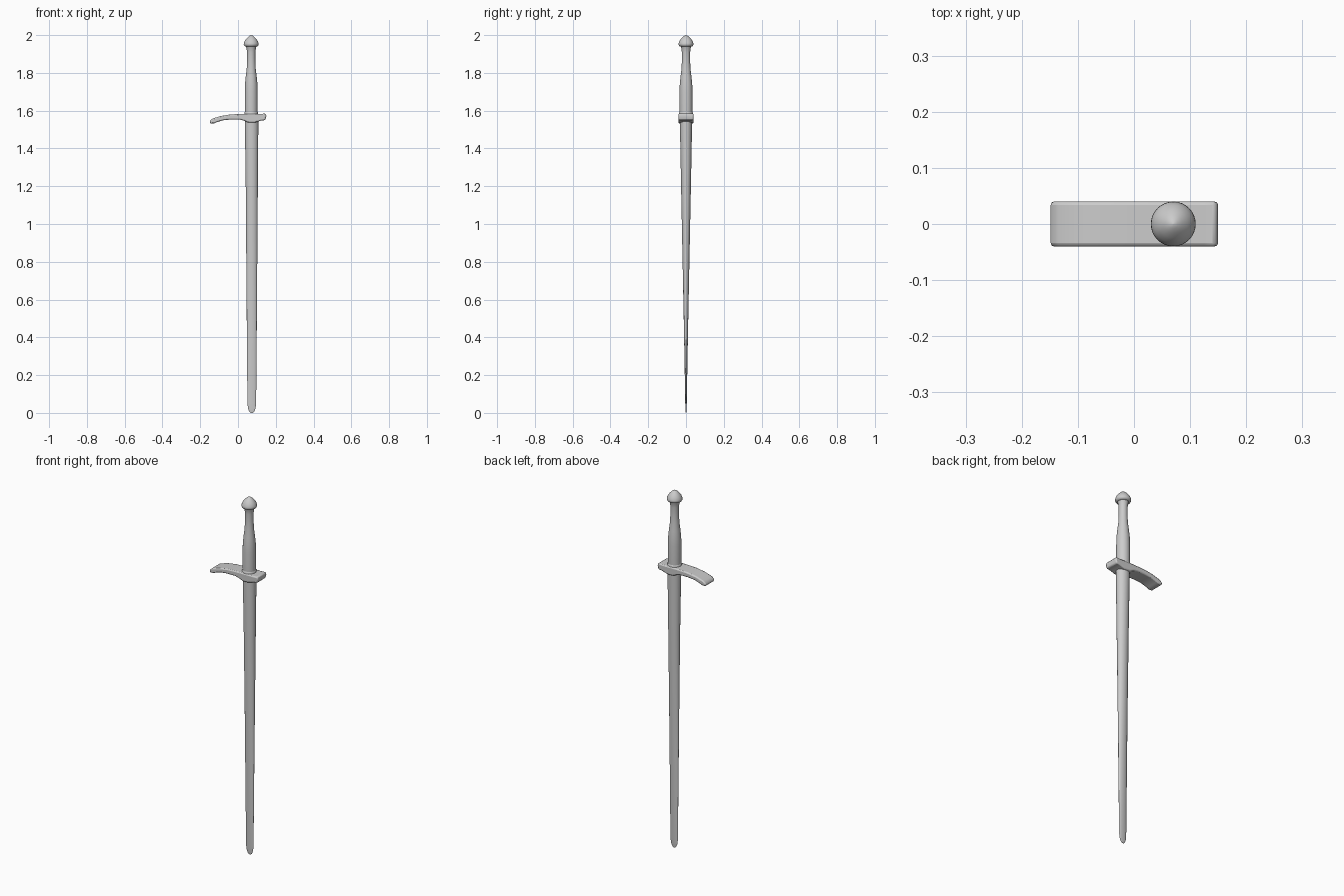
import bpy, bmesh, math

if "Cube" in bpy.data.objects:
    bpy.data.objects.remove(bpy.data.objects["Cube"])

AX = 0.07  # sword axis


def finish(name, bm, angle=35):
    bmesh.ops.recalc_face_normals(bm, faces=bm.faces)
    me = bpy.data.meshes.new(name)
    bm.to_mesh(me)
    bm.free()
    ob = bpy.data.objects.new(name, me)
    bpy.context.collection.objects.link(ob)
    bpy.ops.object.select_all(action='DESELECT')
    ob.select_set(True)
    bpy.context.view_layer.objects.active = ob
    bpy.ops.object.shade_smooth_by_angle(angle=math.radians(angle))
    return ob


def loft(name, sections, sides=24, angle=35):
    """Stack elliptical rings given as (z, half width x, half depth y, centre x)."""
    bm = bmesh.new()
    rings = []
    for z, rx, ry, cx in sections:
        rings.append([bm.verts.new((cx + rx * math.cos(2 * math.pi * i / sides),
                                    ry * math.sin(2 * math.pi * i / sides), z))
                      for i in range(sides)])
    for a, b in zip(rings, rings[1:]):
        for i in range(sides):
            j = (i + 1) % sides
            bm.faces.new((a[i], a[j], b[j], b[i]))
    bm.faces.new(rings[0])
    bm.faces.new(rings[-1])
    return finish(name, bm, angle)


def turned(name, profile, sides=32, angle=35):
    return loft(name, [(z, r, r, AX) for z, r in profile], sides, angle)


# blade: wide flat lens section, thinning towards a rounded tip
loft("blade", [(0.0, 0.006, 0.001, 0.073), (0.008, 0.014, 0.002, 0.073),
               (0.025, 0.020, 0.003, 0.073), (0.05, 0.023, 0.004, 0.073),
               (0.4, 0.026, 0.010, 0.073), (0.8, 0.029, 0.018, 0.073),
               (1.2, 0.032, 0.026, 0.073), (1.57, 0.036, 0.033, 0.072)], 20, 50)

# grip: thick lower half, waisted upper half
turned("grip", [(1.56, 0.033), (1.62, 0.034), (1.70, 0.034), (1.74, 0.033),
                (1.78, 0.029), (1.82, 0.024), (1.86, 0.022), (1.91, 0.022),
                (1.932, 0.025), (1.947, 0.031)])

# pommel: mushroom cap
turned("pommel", [(1.939, 0.029), (1.942, 0.036), (1.950, 0.040), (1.957, 0.039),
                  (1.970, 0.034), (1.982, 0.025), (1.991, 0.016), (1.997, 0.008),
                  (2.0, 0.001)], angle=45)

# crossguard: lopsided arched bar, profile in x/z extruded along y
outline = [(-0.150, 1.537), (-0.147, 1.548), (-0.135, 1.558), (-0.09, 1.572),
           (-0.04, 1.580), (0.0, 1.582), (0.04, 1.583), (0.10, 1.583),
           (0.125, 1.583), (0.146, 1.585), (0.150, 1.572), (0.145, 1.550),
           (0.125, 1.548), (0.105, 1.542), (0.09, 1.537), (0.055, 1.537),
           (0.035, 1.546), (0.01, 1.553), (-0.04, 1.553), (-0.08, 1.549),
           (-0.115, 1.538), (-0.125, 1.533), (-0.143, 1.532)]
bm = bmesh.new()
face = bm.faces.new([bm.verts.new((x, -0.04, z)) for x, z in outline])
ext = bmesh.ops.extrude_face_region(bm, geom=[face])
bmesh.ops.translate(bm, vec=(0, 0.08, 0),
                    verts=[g for g in ext["geom"] if isinstance(g, bmesh.types.BMVert)])
guard = finish("crossguard", bm, 40)
bevel = guard.modifiers.new("rounded_rim", 'BEVEL')
bevel.width = 0.006
bevel.segments = 2
bevel.limit_method = 'ANGLE'
bevel.angle_limit = math.radians(60)

# collar where the grip meets the guard
turned("collar", [(1.578, 0.036), (1.590, 0.036), (1.594, 0.033)], angle=50)
